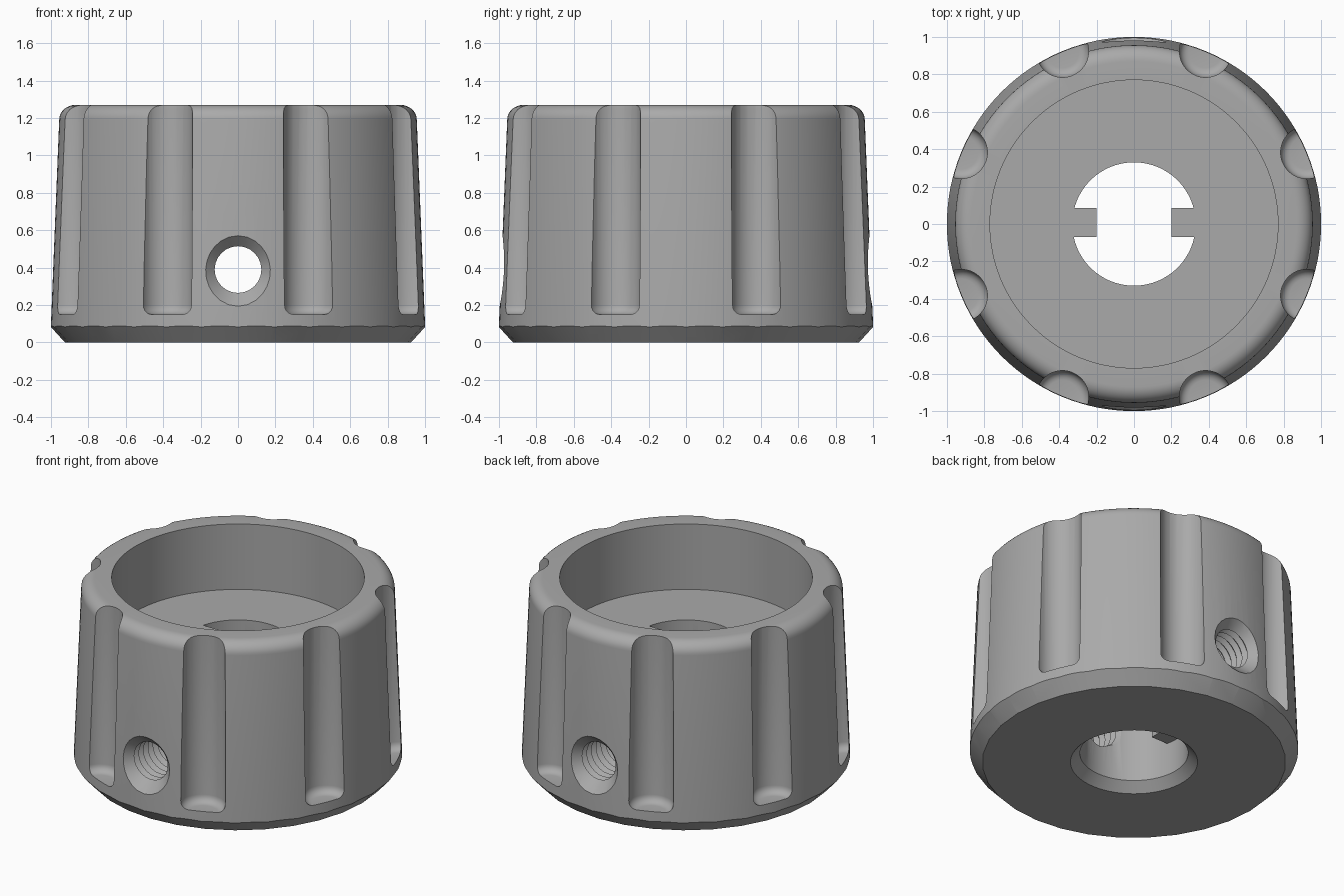
import bpy, bmesh, math
from mathutils import Matrix

default = bpy.data.objects.get("Cube")
if default:
    bpy.data.objects.remove(default, do_unlink=True)

grey = bpy.data.materials.new("plain_grey")
grey.use_nodes = True
COLOUR = (0.4, 0.4, 0.4, 1)
grey.diffuse_color = COLOUR
grey.node_tree.nodes["Principled BSDF"].inputs["Base Color"].default_value = COLOUR


def lathe(bm, profile, sides, matrix=Matrix()):
    """Turn an open (radius, height) profile round z and cap both ends."""
    rings = []
    for r, z in profile:
        turn = [2 * math.pi * i / sides for i in range(sides)]
        rings.append([bm.verts.new(matrix @ Matrix.Translation(
            (r * math.cos(a), r * math.sin(a), z)).translation) for a in turn])
    for low, high in zip(rings, rings[1:]):
        for i in range(sides):
            j = (i + 1) % sides
            bm.faces.new((low[i], low[j], high[j], high[i]))
    bm.faces.new(rings[0][::-1])
    bm.faces.new(rings[-1])


def finish(bm, name):
    bmesh.ops.recalc_face_normals(bm, faces=bm.faces)
    mesh = bpy.data.meshes.new(name)
    bm.to_mesh(mesh)
    bm.free()
    mesh.materials.append(grey)
    obj = bpy.data.objects.new(name, mesh)
    bpy.context.collection.objects.link(obj)
    return obj


def turned(name, profile, sides, matrix=Matrix()):
    bm = bmesh.new()
    lathe(bm, profile, sides, matrix)
    return finish(bm, name)


def combine(obj, tool, operation="DIFFERENCE"):
    """Apply a boolean and throw the tool away."""
    tool.hide_render = True
    mod = obj.modifiers.new(tool.name, "BOOLEAN")
    mod.object, mod.operation, mod.solver = tool, operation, "EXACT"
    bpy.context.view_layer.objects.active = obj
    bpy.ops.object.modifier_apply(modifier=mod.name)
    bpy.data.objects.remove(tool, do_unlink=True)


FLOOR, TOP, BORE = 0.83, 1.27, 0.33

# Tapered knob body with a rounded top rim and a deep round recess
fillet = [(0.87 + 0.086 * math.cos(a), TOP - 0.08 + 0.08 * math.sin(a))
          for a in (math.pi / 2 * i / 8 for i in range(9))]
body = turned("knob_body", [(1.003, 0)] + [(1.0, 0.1)] + fillet +
              [(0.77, TOP), (0.77, FLOOR)], 128)

# Coarsely faceted bevel round the bottom edge
combine(body, turned("bevel_cutter", [(0.925, 0), (1.125, 0.22), (1.125, 2)], 32),
        "INTERSECT")

# Grip flutes with rounded lower ends
flutes = bmesh.new()
end = [(0.09 + 0.05 * math.sin(a), 0.2 - 0.05 * math.cos(a))
       for a in (math.pi / 2 * i / 5 for i in range(6))]
for i in range(8):
    spot = Matrix.Rotation(math.pi / 4 * (i + 0.5), 4, "Z") @ Matrix.Translation((1, 0, 0))
    lathe(flutes, end + [(0.14, 1.5)], 40, spot)
combine(body, finish(flutes, "flute_cutter"))

# Shaft bore with a chamfered mouth, leaving two square key tabs
bore = turned("bore_cutter", [(0.445, -0.06), (BORE, 0.06), (BORE, 1)], 64)
for side in (-1, 1):
    bm = bmesh.new()
    bmesh.ops.create_cube(bm, size=1, matrix=Matrix.Translation((side * 0.4, 0.008, 0.78))
                          @ Matrix.Diagonal((0.4, 0.156, 1, 1)))
    combine(bore, finish(bm, "tab_shape"))
combine(body, bore)

# Threaded set screw hole right across, countersunk at front and back
PITCH, MINOR, MAJOR, START = 0.05, 0.125, 0.15, 0.95
thread = [(MINOR if i % 2 else MAJOR, -START + i * PITCH / 2)
          for i in range(round(4 * START / PITCH) + 1)]
profile = [(0.35, -START - 0.2)] + thread + [(0.35, START + 0.2)]
across = Matrix.Translation((0, 0, 0.39)) @ Matrix.Rotation(math.pi / 2, 4, "X")
combine(body, turned("screw_cutter", profile, 24, across))

# Smooth shading with crisp edges
bpy.ops.object.select_all(action="DESELECT")
body.select_set(True)
bpy.context.view_layer.objects.active = body
bpy.ops.object.shade_smooth_by_angle(angle=math.radians(30))
